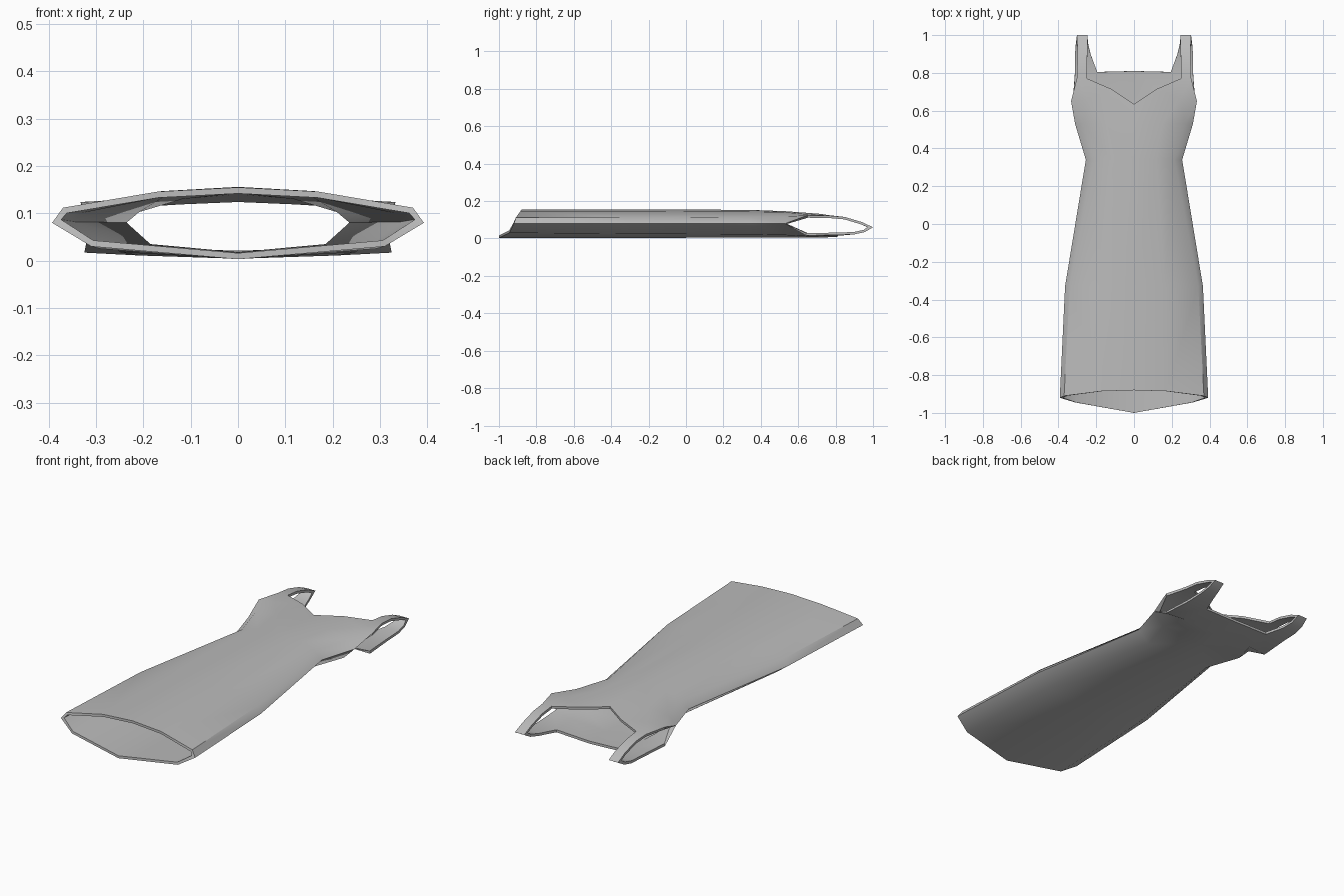
import bpy, bmesh, math

if "Cube" in bpy.data.objects:
    bpy.data.objects.remove(bpy.data.objects["Cube"])

fabric = bpy.data.materials.new("grey fabric")
fabric.diffuse_color = (0.5, 0.5, 0.5, 1)
fabric.use_nodes = True
fabric.node_tree.nodes["Principled BSDF"].inputs["Base Color"].default_value = fabric.diffuse_color

bm = bmesh.new()

def row(*pts):
    return [bm.verts.new(p) for p in pts]

def bridge(a, b):
    for i in range(len(a) - 1):
        bm.faces.new((a[i], a[i + 1], b[i + 1], b[i]))

# Right half of the body: each row runs front centre -> side -> back centre
hem = row((0, -.88, .155), (.17, -.885, .146), (.37, -.91, .112),
          (.393, -.92, .08), (.31, -.945, .03), (0, -1, .003))

def section(y, front, side, back):
    return row(*[(x, y, z) for x, z in (*front, (side, .08), *back)])

knee = section(-.33, ((0, .156), (.16, .147), (.34, .112)), .365, ((.29, .025), (0, .003)))
waist = section(.34, ((0, .153), (.12, .143), (.215, .115)), .255, ((.19, .022), (0, .005)))
under = section(.53, ((0, .146), (.15, .140), (.27, .118)), .312, ((.25, .018), (0, .004)))
for a, b in ((hem, knee), (knee, waist), (waist, under)):
    bridge(a, b)

# Front bodice with a pointed neckline
bust = row((0, .635, .137), (.12, .715, .132), (.245, .66, .129), (.333, .65, .124))
bridge(under[:4], bust)
front = row((.248, .77, .124), (.303, .77, .122))
bridge(bust[2:], front)
bm.faces.new((bust[1], bust[2], front[0]))

# Back bodice with a straight neckline
back = row((.325, .64, .017), (.21, .66, .011), (0, .66, .004))
bridge(under[3:], back)
nape = row((.313, .80, .018), (.195, .805, .014), (0, .81, .008))
bridge(back, nape)

# Shoulder strap, front to back over the top
strap = [front]
for y, z, inner, outer in ((.85, .115, .248, .30), (.94, .088, .247, .30), (1.0, .060, .247, .302),
                           (.955, .034, .243, .308), (.90, .022, .23, .312)):
    strap.append(row((inner, y, z), (outer, y, z)))
strap.append([nape[1], nape[0]])
for a, b in zip(strap, strap[1:]):
    bridge(a, b)

bmesh.ops.recalc_face_normals(bm, faces=bm.faces)
# Make sure the front panel faces up, so thickness goes inwards
bm.faces.ensure_lookup_table()
if bm.faces[0].normal.z < 0:
    bmesh.ops.reverse_faces(bm, faces=bm.faces)

mesh = bpy.data.meshes.new("dress")
bm.to_mesh(mesh)
bm.free()
mesh.materials.append(fabric)
dress = bpy.data.objects.new("dress", mesh)
bpy.context.collection.objects.link(dress)

# Left half and cloth thickness
mirror = dress.modifiers.new("mirror", 'MIRROR')
mirror.use_clip = True
shell = dress.modifiers.new("thickness", 'SOLIDIFY')
shell.thickness = 0.013
shell.offset = -1
shell.use_even_offset = True

bpy.context.view_layer.objects.active = dress
dress.select_set(True)
bpy.ops.object.convert(target='MESH')
bpy.ops.object.shade_smooth_by_angle(angle=math.radians(40))
